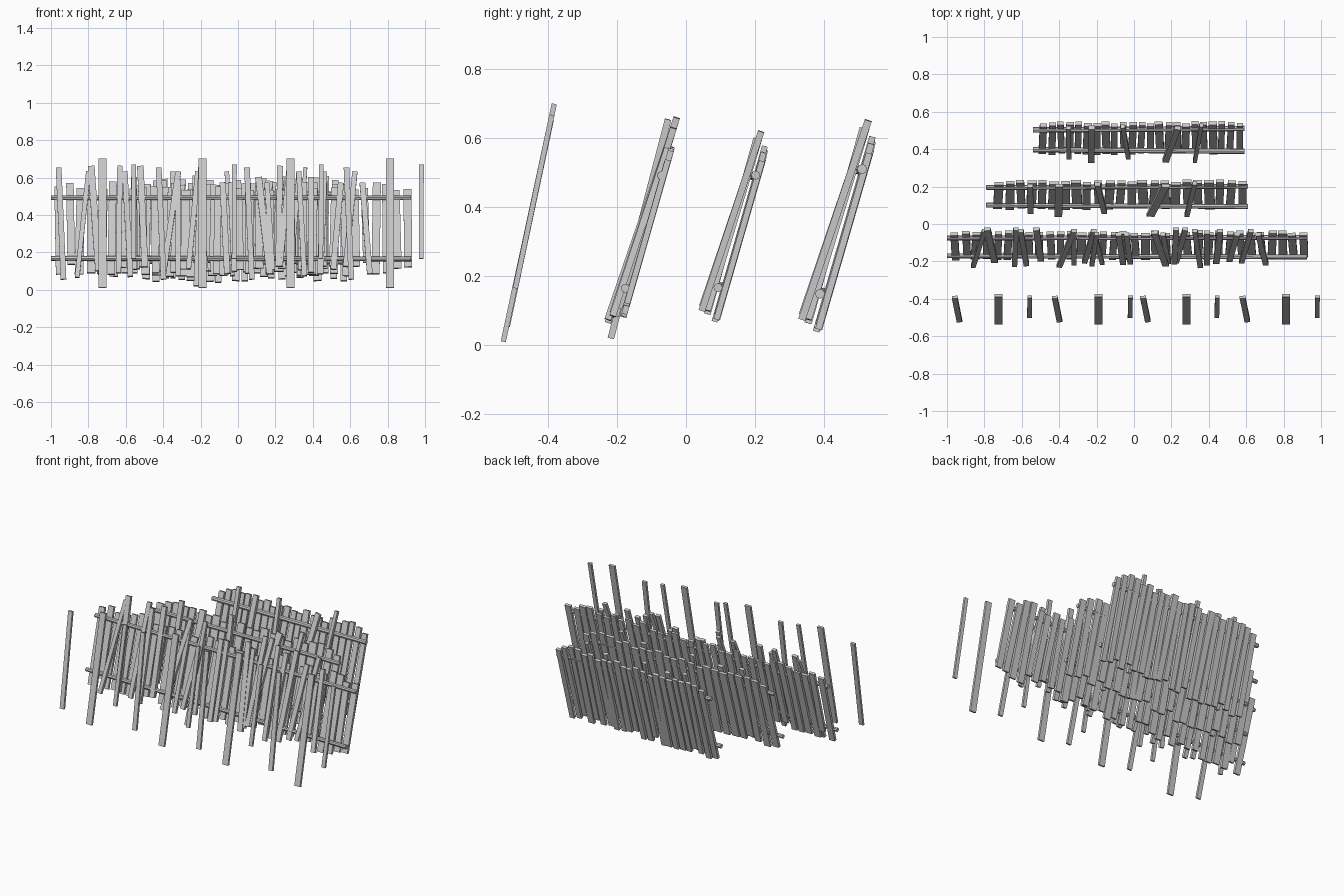
import bpy, bmesh, random
from mathutils import Vector, Matrix

if "Cube" in bpy.data.objects:
    bpy.data.objects.remove(bpy.data.objects["Cube"])

random.seed(4)


def finish(bm, name):
    bmesh.ops.recalc_face_normals(bm, faces=bm.faces)
    me = bpy.data.meshes.new(name)
    bm.to_mesh(me)
    bm.free()
    ob = bpy.data.objects.new(name, me)
    bpy.context.collection.objects.link(ob)
    return ob


def frame(p0, p1, ref):
    # matrix with local z along p0-p1 and local x close to ref
    a = (p1 - p0).normalized()
    s = (ref - a * ref.dot(a)).normalized()
    m = Matrix((s, a.cross(s), a)).transposed().to_4x4()
    return Matrix.Translation((p0 + p1) / 2) @ m


def plank(bm, p0, p1, width, thick):
    p0, p1 = Vector(p0), Vector(p1)
    m = frame(p0, p1, Vector((1, 0, 0)))
    bmesh.ops.create_cube(bm, size=1, matrix=m @ Matrix.Diagonal((width, thick, (p1 - p0).length, 1)))


def rail(bm, p0, p1, r):
    p0, p1 = Vector(p0), Vector(p1)
    bmesh.ops.create_cone(bm, cap_ends=True, segments=8, radius1=r, radius2=r,
                          depth=(p1 - p0).length, matrix=frame(p0, p1, Vector((0, 1, 0))))


def pickets(name, x0, x1, n, y_at, zlo, zhi, width):
    # closely set back planks of uneven length
    bm = bmesh.new()
    for i in range(n):
        x = x0 + (x1 - x0) * i / (n - 1) + random.uniform(-.004, .004)
        lo, hi = random.uniform(*zlo), random.uniform(*zhi)
        t = random.uniform(-.006, .006)
        d = random.uniform(-.003, .003)
        plank(bm, (x - t, y_at(lo) + d, lo), (x + t, y_at(hi) + d, hi),
              width * random.uniform(.8, 1.05), .017)
    return finish(bm, name)


def loose(name, rows, thick=.019):
    # rows: bottom x, top x, bottom y, top y, bottom z, top z, width
    bm = bmesh.new()
    for xb, xt, yb, yt, zb, zt, w in rows:
        plank(bm, (xb, yb, zb), (xt, yt, zt), w, thick)
    return finish(bm, name)


# front row of free-standing stakes
front = []
for x in (-.725, -.19, .28, .812):
    front.append((x, x, -.53, -.382, .01, .70, .042))
for x in (-.945, -.41, .062, .594):
    front.append((x + .012, x - .014, -.518, -.391, .055, .652, .03))
for x in (-.558, -.02, .444, .98):
    front.append((x - .001, x + .001, -.495, -.389, .165, .668, .025))
loose("front_stakes", front, .015)

# second row: long fence with many slanted planks
bm = bmesh.new()
rail(bm, (-1.0, -.075, .492), (.925, -.071, .492), .013)
rail(bm, (-1.0, -.17, .168), (.925, -.176, .165), .013)
finish(bm, "long_fence_rails")
pickets("long_fence_pickets", -.955, .905, 34, lambda z: -.207 + .285 * z,
        (.075, .15), (.53, .58), .046)
slanted = []
centres = [(-.83, -.03), (-.765, .02), (-.635, -.004), (-.59, .015), (-.51, .012), (-.36, -.04),
           (-.32, .0), (-.24, -.025), (-.19, .02), (-.07, .012), (-.03, .01), (.14, .03),
           (.17, .015), (.22, -.005), (.25, -.025), (.34, .015), (.39, .0), (.45, -.01),
           (.53, -.02), (.60, -.025), (.685, .02)]
for i, (x, t) in enumerate(centres):
    zb = random.uniform(.065, .13)
    zt = random.choice((.57, .60, .63, .66))
    k = random.uniform(.30, .345)
    yt = -.098 + .3 * (zt - .45) + .008
    slanted.append((x + t, x - t, yt - k * (zt - zb), yt, zb, zt, random.uniform(.024, .036)))
slanted.append((-.225, -.20, -.218, -.052, .02, .655, .025))
loose("long_fence_slanted_planks", slanted)


# third and fourth rows: the same fence, the last one narrower and taller
def short_fence(name):
    bm = bmesh.new()
    rail(bm, (-.79, .195, .49), (.61, .202, .493), .013)
    rail(bm, (-.79, .101, .17), (.61, .093, .167), .013)
    obs = [finish(bm, name + "_rails")]
    obs.append(pickets(name + "_pickets", -.725, .58, 23, lambda z: .066 + .287 * z,
                       (.068, .115), (.53, .578), .052))
    obs.append(loose(name + "_slanted_planks", [
        (-.552, -.556, .062, .205, .09, .60, .032),
        (-.405, -.40, .047, .206, .10, .58, .042),
        (-.158, -.195, .062, .212, .10, .60, .03),
        (.088, .168, .048, .205, .115, .58, .042),
        (.282, .325, .046, .218, .10, .62, .026)]))
    return obs


random.seed(9)
short_fence("third_fence")
random.seed(9)
place = (Matrix.Translation((.025, .447, .33)) @ Matrix.Diagonal((.807, 1.12, 1.11, 1))
         @ Matrix.Translation((.09, -.145, -.33)))
for ob in short_fence("back_fence"):
    ob.data.transform(place)
